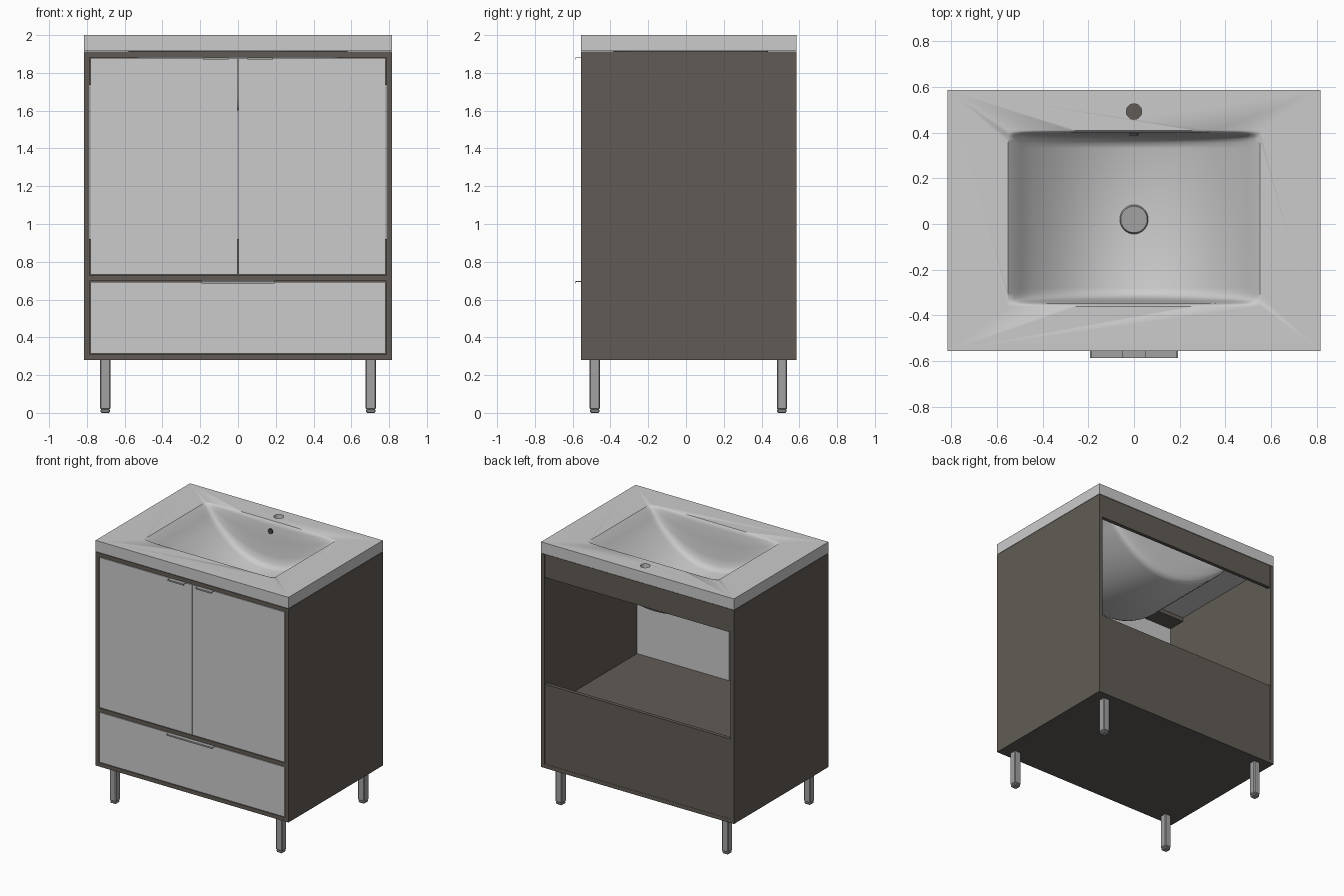
import bpy, bmesh
from math import pi

if "Cube" in bpy.data.objects:
    bpy.data.objects.remove(bpy.data.objects["Cube"])

def material(name, rgb):
    m = bpy.data.materials.new(name)
    m.diffuse_color = (*rgb, 1)
    m.use_nodes = True
    m.node_tree.nodes["Principled BSDF"].inputs["Base Color"].default_value = m.diffuse_color
    return m

WOOD = material("dark_wood", (0.12, 0.105, 0.09))
METAL = material("metal", (0.36, 0.36, 0.36))
DARK = material("dark_hole", (0.06, 0.06, 0.06))

def finish(name, bm, mat=None):
    bmesh.ops.recalc_face_normals(bm, faces=bm.faces)
    me = bpy.data.meshes.new(name)
    bm.to_mesh(me)
    bm.free()
    ob = bpy.data.objects.new(name, me)
    bpy.context.collection.objects.link(ob)
    if mat:
        me.materials.append(mat)
    return ob

def box(name, x, y, z, mat=None, bevel=0):
    bm = bmesh.new()
    bmesh.ops.create_cube(bm, size=1)
    for v in bm.verts:
        v.co = [r[0] + (c + 0.5) * (r[1] - r[0]) for c, r in zip(v.co, (x, y, z))]
    ob = finish(name, bm, mat)
    if bevel:
        b = ob.modifiers.new("bevel", 'BEVEL')
        b.width, b.segments = bevel, 1
    return ob

def cylinder(name, loc, r, h, mat=None, rot=(0, 0, 0), r2=None):
    bm = bmesh.new()
    bmesh.ops.create_cone(bm, cap_ends=True, segments=32, radius1=r,
                          radius2=r if r2 is None else r2, depth=h)
    ob = finish(name, bm, mat)
    ob.location, ob.rotation_euler = loc, rot
    return ob

def smooth(ob, angle):
    bpy.ops.object.select_all(action='DESELECT')
    ob.select_set(True)
    bpy.context.view_layer.objects.active = ob
    bpy.ops.object.shade_smooth_by_angle(angle=angle)

X, Y0, Y1 = 0.815, -0.555, 0.585

# Countertop with a trough basin: top skin and underside skin joined at the rim
WALL = [(0, 0), (0.006, 0.02), (0.012, 0.10), (0.02, 0.4), (0.028, 0.75),
        (0.038, 0.9), (0.055, 0.97), (0.08, 1)]

def skin(bm, hx, yf, yb, z, depth):
    ys = [(yf + d, k) for d, k in WALL] + [(yb - d, k) for d, k in reversed(WALL)]
    n = 40
    grid = []
    for y, k in ys:
        row = []
        for i in range(n + 1):
            t = 2 * i / n - 1
            a = abs(t)
            s = (1 - a ** 2.1) * (1 - 0.5 * max(0, (a - 0.85) / 0.15) ** 2)
            row.append(bm.verts.new((hx * t, y, z - depth * k * s)))
        grid.append(row)
    for r0, r1 in zip(grid, grid[1:]):
        for i in range(n):
            bm.faces.new((r0[i], r0[i + 1], r1[i + 1], r1[i]))
    c = [bm.verts.new((sx * X, y, z)) for sx, y in ((-1, Y0), (1, Y0), (1, Y1), (-1, Y1))]
    left, right = [r[0] for r in grid], [r[-1] for r in grid]
    sides = [grid[0], right, grid[-1][::-1], left[::-1]]
    for i, s in enumerate(sides):
        bm.faces.new([c[i], c[(i + 1) % 4]] + s[::-1])
    return c

bm = bmesh.new()
top = skin(bm, 0.55, -0.36, 0.41, 2.0, 0.34)
low = skin(bm, 0.58, -0.385, 0.435, 1.915, 0.315)
for i in range(4):
    j = (i + 1) % 4
    bm.faces.new((top[i], top[j], low[j], low[i]))
counter = finish("basin_countertop", bm)

# Tap hole
cutter = cylinder("tap_hole_cutter", (0, 0.492, 1.95), 0.034, 0.3)
cutter.hide_render = True
cut = counter.modifiers.new("tap_hole", 'BOOLEAN')
cut.operation, cut.object, cut.solver = 'DIFFERENCE', cutter, 'EXACT'
bpy.context.view_layer.objects.active = counter
bpy.ops.object.modifier_apply(modifier="tap_hole")
bpy.data.objects.remove(cutter)
smooth(counter, 0.7)

# Drain and overflow
smooth(cylinder("drain_cap", (0, 0.02, 1.664), 0.066, 0.016, METAL, r2=0.058), 0.5)
cylinder("overflow_hole", (0, 0.394, 1.925), 0.02, 0.014, DARK, rot=(pi / 2, 0, 0))

# Cabinet carcass
for s, side in ((-1, "left"), (1, "right")):
    box(side + "_side_panel", sorted((s * 0.785, s * X)), (Y0, Y1), (0.28, 1.912), WOOD)
IN = (-0.785, 0.785)
box("bottom_panel", IN, (Y0, Y1), (0.28, 0.31), WOOD)
box("middle_shelf", IN, (Y0, 0.555), (0.698, 0.728), WOOD)
box("front_top_rail", IN, (Y0, -0.39), (1.882, 1.912), WOOD)
box("back_top_rail", IN, (0.555, 0.583), (1.735, 1.912), WOOD)
box("back_lower_panel", IN, (0.555, 0.583), (0.31, 0.92), WOOD)

# Doors and drawer front
FY = (-0.554, -0.525)
box("left_door", (-0.781, -0.003), FY, (0.732, 1.878))
box("right_door", (0.003, 0.781), FY, (0.732, 1.878))
box("drawer_front", (-0.781, 0.781), FY, (0.314, 0.694))

# Lip handles: thin plate over the front edge with a turned-down lip
def handle(name, x0, x1, z):
    bm = bmesh.new()
    prof = [(-0.53, z), (-0.585, z), (-0.585, z - 0.011), (-0.582, z - 0.011),
            (-0.582, z - 0.003), (-0.53, z - 0.003)]
    a = [bm.verts.new((x0, *p)) for p in prof]
    b = [bm.verts.new((x1, *p)) for p in prof]
    bm.faces.new(a)
    bm.faces.new(b)
    for i in range(6):
        j = (i + 1) % 6
        bm.faces.new((a[i], a[j], b[j], b[i]))
    finish(name, bm, METAL)

handle("left_door_handle", -0.185, -0.05, 1.881)
handle("right_door_handle", 0.05, 0.185, 1.881)
handle("drawer_handle", -0.193, 0.193, 0.697)

# Chamfered square legs with slightly narrower feet
for sx, side in ((-1, "left"), (1, "right")):
    for cy, end in ((-0.483, "front"), (0.508, "back")):
        cx = sx * 0.703
        for part, r, z in (("leg", 0.0275, (0.018, 0.285)), ("foot", 0.025, (0, 0.02))):
            box(f"{end}_{side}_{part}", (cx - r, cx + r), (cy - r, cy + r), z, METAL, 0.006)
